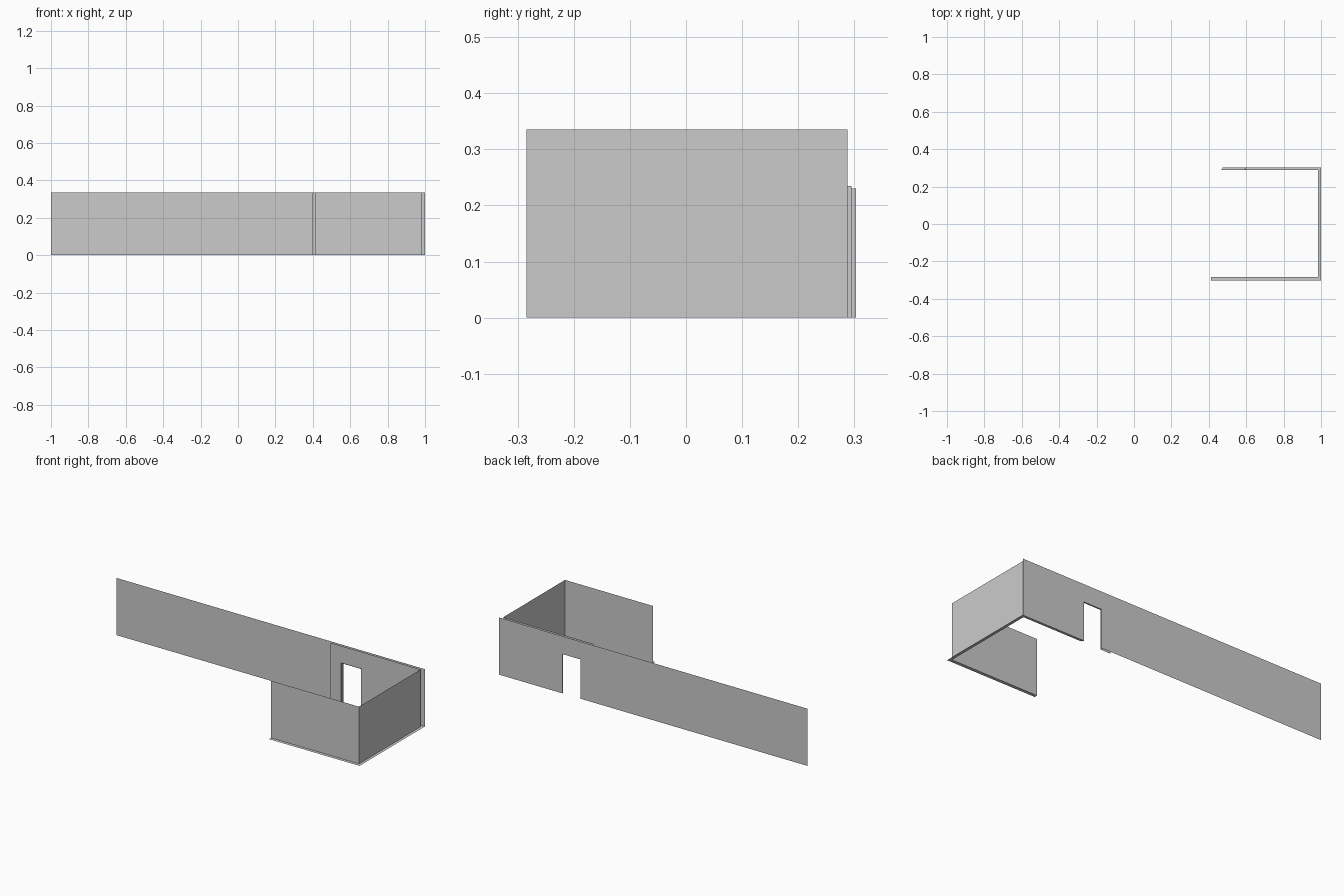
import bpy

if "Cube" in bpy.data.objects:
    bpy.data.objects.remove(bpy.data.objects["Cube"])

H = 0.335                      # wall height
X_IN, X_OUT = 0.983, 1.0       # side wall: inner face, outer line
Y_F_IN, Y_F_OUT = -0.284, -0.303
Y_B_IN, Y_STEP, Y_B_OUT = 0.288, 0.295, 0.303
X_BACK, X_FRONT = 0.398, 0.412  # free ends of the inner walls
IN_DOOR = (0.467, 0.597, 0.235)   # x0, x1, top of doorway on the inner face
OUT_DOOR = (0.473, 0.590, 0.230)  # same on the outer face


def sheet(name, *faces):
    """Object made of flat faces, each a list of corner points."""
    verts, polys = [], []
    for f in faces:
        polys.append(list(range(len(verts), len(verts) + len(f))))
        verts += f
    mesh = bpy.data.meshes.new(name)
    mesh.from_pydata(verts, [], polys)
    obj = bpy.data.objects.new(name, mesh)
    bpy.context.collection.objects.link(obj)
    return obj


def wall(a, b):
    return [(*a, 0), (*b, 0), (*b, H), (*a, H)]


def outline(door, y):
    x0, x1, top = door
    return [(x0, y, 0), (x0, y, top), (x1, y, top), (x1, y, 0)]


def door_wall(xa, xb, y, door):
    """Three panels around a doorway."""
    x0, x1, t = door
    rects = [(xa, x0, 0, H), (x1, xb, 0, H), (x0, x1, t, H)]
    return [[(a, y, l), (b, y, l), (b, y, h), (a, y, h)] for a, b, l, h in rects]


def bridge(p, q):
    """Faces joining two doorway outlines along jambs and head."""
    return [[p[i], p[i + 1], q[i + 1], q[i]] for i in range(3)]


# long outer wall and short inner lining, both with the doorway
outer = [f[::-1] for f in door_wall(-1, X_OUT, Y_B_OUT, OUT_DOOR)]
sheet("long_back_wall", *outer)
sheet("inner_back_wall", *door_wall(X_BACK, X_IN, Y_B_IN, IN_DOOR))

# rebated door reveal: inner reveal, step, outer reveal
rings = [outline(IN_DOOR, Y_B_IN), outline(IN_DOOR, Y_STEP),
         outline(OUT_DOOR, Y_STEP), outline(OUT_DOOR, Y_B_OUT)]
sheet("door_reveal", *[f for p, q in zip(rings, rings[1:]) for f in bridge(p, q)])

# side and front walls
sheet("side_wall", wall((X_IN, Y_B_IN), (X_IN, Y_F_IN)))
sheet("front_wall", wall((X_IN, Y_F_IN), (X_FRONT, Y_F_IN)))

# flat underside strip following the room walls up to the door
inner = [(X_FRONT, Y_F_IN), (X_IN, Y_F_IN), (X_IN, Y_B_IN), (IN_DOOR[1], Y_B_IN)]
edge = [(X_FRONT, Y_F_OUT), (X_OUT, Y_F_OUT), (X_OUT, Y_B_OUT), (OUT_DOOR[1], Y_B_OUT)]
sheet("wall_underside", *[[(*p, 0) for p in (inner[i], inner[i + 1], edge[i + 1], edge[i])]
                          for i in range(3)])
